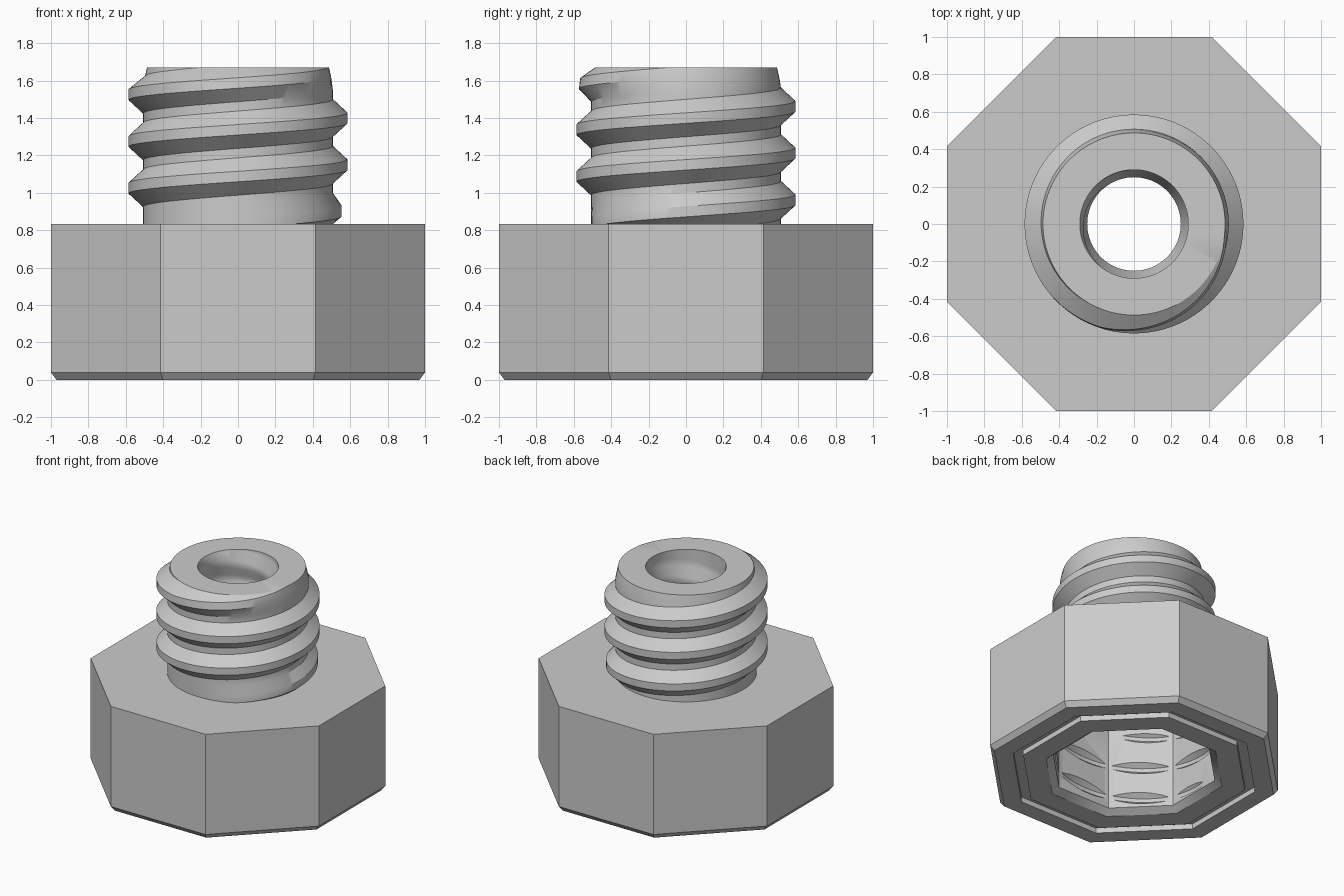
import bpy, bmesh, math

cube = bpy.data.objects.get("Cube")
if cube:
    bpy.data.objects.remove(cube, do_unlink=True)

PITCH = 0.25
SEGMENTS = 96
HEAD_TOP, SHANK_TOP, CAVITY_TOP = 0.833, 1.67, 0.72

grey = bpy.data.materials.new("plain grey")
grey.use_nodes = True
colour = (0.6, 0.6, 0.6, 1)
grey.diffuse_color = colour
grey.node_tree.nodes["Principled BSDF"].inputs["Base Color"].default_value = colour


def clamp(v, lo=0.0, hi=1.0):
    return max(lo, min(hi, v))


def swept_object(name, columns, start=0.0):
    """Sweep one (radius, z) column per angle around the z axis."""
    bm = bmesh.new()
    steps = len(columns) - 1
    grid = []
    for j, column in enumerate(columns):
        a = start + math.tau * j / steps
        grid.append([bm.verts.new((r * math.cos(a), r * math.sin(a), z)) for r, z in column])
    for left, right in zip(grid, grid[1:]):
        for k in range(len(left) - 1):
            bm.faces.new((left[k], right[k], right[k + 1], left[k + 1]))
    bmesh.ops.remove_doubles(bm, verts=bm.verts, dist=1e-5)
    bmesh.ops.dissolve_degenerate(bm, edges=bm.edges, dist=1e-5)
    bmesh.ops.recalc_face_normals(bm, faces=bm.faces)
    mesh = bpy.data.meshes.new(name)
    bm.to_mesh(mesh)
    bm.free()
    mesh.materials.append(grey)
    obj = bpy.data.objects.new(name, mesh)
    bpy.context.collection.objects.link(obj)
    return obj


def thread_columns(z0, lo, hi, root, crest, base=0.1, flat=0.03,
                   fade_in=None, fade_out=None, tip=None):
    """Columns of a right-handed thread whose tooth fades out at both ends."""
    first = math.floor((lo - z0) / PITCH) - 2
    last = math.ceil((hi - z0) / PITCH) + 2
    columns = []
    for j in range(SEGMENTS + 1):
        column = []
        for n in range(first, last + 1):
            centre = z0 + PITCH * (n + j / SEGMENTS)
            fade = 1.0
            if fade_in:
                fade *= clamp((centre - fade_in[0]) / (fade_in[1] - fade_in[0]))
            if fade_out:
                fade *= clamp((fade_out[1] - centre) / (fade_out[1] - fade_out[0]))
            for offset, height in ((-base, 0), (-flat, 1), (flat, 1), (base, 0)):
                z = clamp(centre + offset, lo, hi)
                r = root + (crest - root) * height * fade
                if tip:
                    r += (tip - root) * clamp((z - hi + 0.09) / 0.09)
                column.append((r, z))
        columns.append(column)
    return columns


# Hollow shank: outer thread, top rim and inner thread in one sweep
outer = thread_columns(0.90, HEAD_TOP, SHANK_TOP, 0.507, 0.585, flat=0.028,
                       fade_in=(0.84, 0.94), fade_out=(1.575, 1.645), tip=0.487)
inner = thread_columns(1.476, CAVITY_TOP, SHANK_TOP, 0.29, 0.25,
                       fade_in=(0.74, 0.82), fade_out=(1.56, 1.64))
shank = swept_object("threaded_shank", [o + i[::-1] for o, i in zip(outer, inner)])

# Eight-sided head: chamfered edge, bottom groove and socket
profile = [(0, HEAD_TOP), (1, HEAD_TOP), (1, 0.04), (0.97, 0),
           (0.84, 0), (0.84, 0.04), (0.77, 0.04), (0.77, 0),
           (0.61, 0), (0.56, 0.04), (0.56, CAVITY_TOP), (0, CAVITY_TOP)]
corner = 1 / math.cos(math.pi / 8)
ring = [(r * corner, z) for r, z in profile]
head = swept_object("octagonal_head", [ring] * 9, math.pi / 8)

# Cutters for the socket thread and the bore
body = thread_columns(-0.046, 0.015, 0.69, 0.5, 0.597, flat=0.015,
                      fade_in=(0.0, 0.1), fade_out=(0.6, 0.68))
thread_cutter = swept_object("socket_thread_cutter",
                             [[(0, 0.015)] + c + [(0, 0.69)] for c in body])
bore = [(0, 0.65), (0.293, 0.65), (0.293, 0.9), (0, 0.9)]
bore_cutter = swept_object("bore_cutter", [bore] * (SEGMENTS + 1))
cutters = (thread_cutter, bore_cutter)
for cutter in cutters:
    cutter.hide_render = True
    cut = head.modifiers.new(cutter.name, 'BOOLEAN')
    cut.operation = 'DIFFERENCE'
    cut.solver = 'EXACT'
    cut.object = cutter

# Keep the cut mesh and drop the cutters
bpy.context.view_layer.update()
graph = bpy.context.evaluated_depsgraph_get()
cut_mesh = bpy.data.meshes.new_from_object(head.evaluated_get(graph))
head.modifiers.clear()
head.data = cut_mesh
for cutter in cutters:
    bpy.data.objects.remove(cutter, do_unlink=True)

# Smooth round surfaces, keep hard edges
for obj in bpy.context.view_layer.objects:
    obj.select_set(obj in (head, shank))
bpy.context.view_layer.objects.active = head
bpy.ops.object.shade_smooth_by_angle(angle=math.radians(30))
